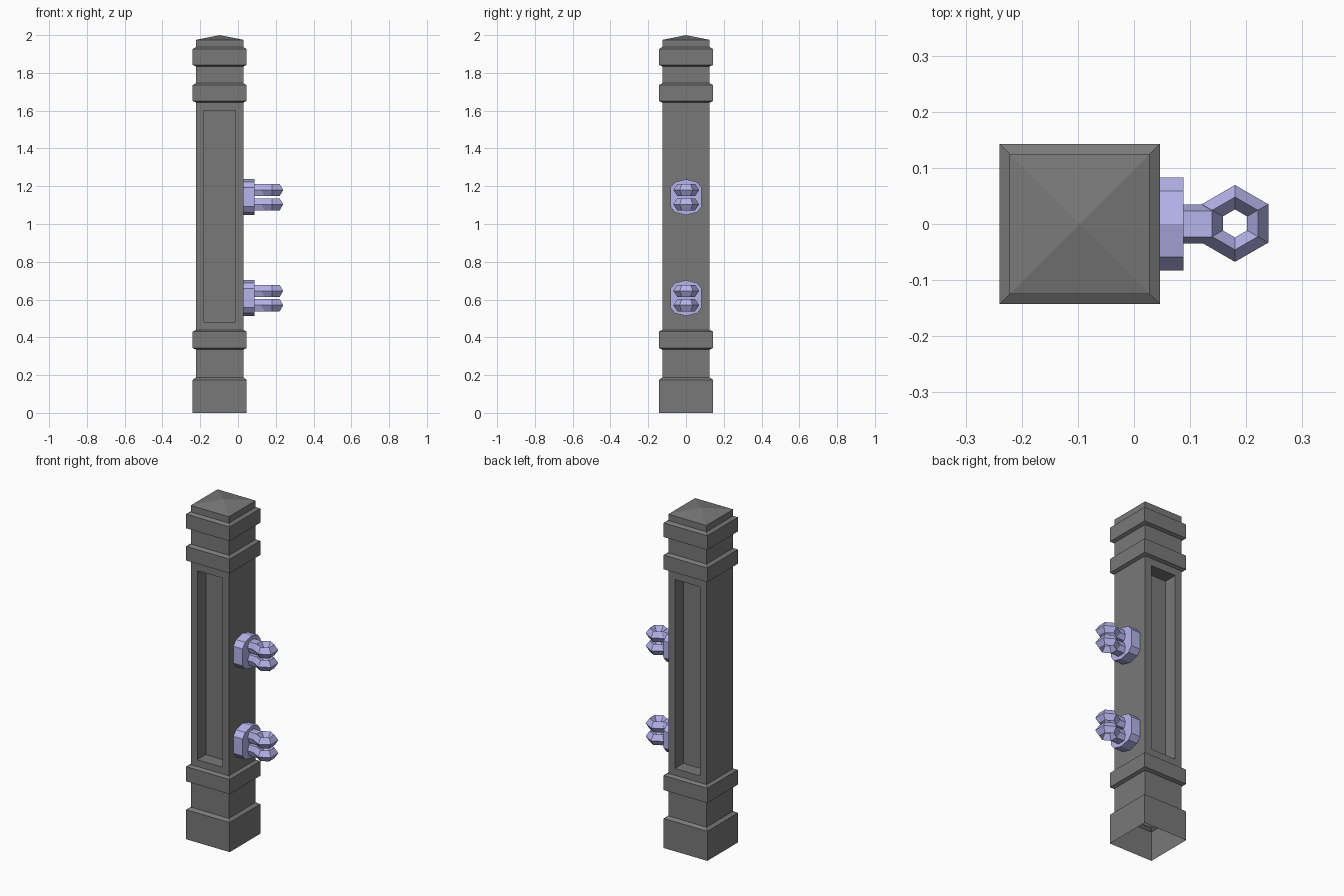
import bpy, bmesh
from math import cos, sin, pi

if "Cube" in bpy.data.objects:
    bpy.data.objects.remove(bpy.data.objects["Cube"])

CX = -0.097          # centre of the post
S, B = 0.125, 0.143  # half widths: shaft and bands


def material(name, colour):
    m = bpy.data.materials.new(name)
    m.diffuse_color = (*colour, 1)
    m.use_nodes = True
    m.node_tree.nodes["Principled BSDF"].inputs["Base Color"].default_value = m.diffuse_color
    return m


def finish(bm, name, mat):
    bmesh.ops.recalc_face_normals(bm, faces=bm.faces)
    me = bpy.data.meshes.new(name)
    bm.to_mesh(me)
    bm.free()
    ob = bpy.data.objects.new(name, me)
    bpy.context.collection.objects.link(ob)
    me.materials.append(mat)
    return ob


def bridge(bm, a, b):
    n = len(a)
    return [bm.faces.new((a[i], a[(i + 1) % n], b[(i + 1) % n], b[i])) for i in range(n)]


stone = material("dark_stone", (0.19, 0.19, 0.19))
metal = material("hinge_metal", (0.47, 0.455, 0.83))

# Post: square profile (half width, height), open underneath
profile = [(B, 0), (B, .175), (S, .188),
           (S, .335), (B, .343), (B, .43), (S, .44),
           (S, 1.643), (B, 1.651), (B, 1.735), (S, 1.746),
           (S, 1.834), (B, 1.842), (B, 1.926), (S, 1.937),
           (S, 1.975)]
bm = bmesh.new()
rings = [[bm.verts.new((CX + h * sx, h * sy, z))
          for sx, sy in ((-1, -1), (1, -1), (1, 1), (-1, 1))] for h, z in profile]
shaft = []
for i in range(len(rings) - 1):
    faces = bridge(bm, rings[i], rings[i + 1])
    if profile[i][1] == .44:
        shaft = [faces[0], faces[2]]
# Pyramid cap
apex = bm.verts.new((CX, 0, 2))
for i in range(4):
    bm.faces.new((rings[-1][i], rings[-1][(i + 1) % 4], apex))
# Recessed panels, front and back
for f in shaft:
    outer = list(f.verts)
    side = 1 if outer[0].co.y > 0 else -1

    def panel_loop(depth):
        return [bm.verts.new((CX + (.0825 if v.co.x > CX else -.0825), side * (S - depth),
                              1.6 if v.co.z > 1 else .48)) for v in outer]
    bm.faces.remove(f)
    rim, floor = panel_loop(0), panel_loop(.08)
    bridge(bm, outer, rim)
    bridge(bm, rim, floor)
    bm.faces.new(floor)
finish(bm, "gate_post", stone)


def prism(name, outline, x0, x1, z):
    bm = bmesh.new()
    a, b = [[bm.verts.new((x, py, z + pz)) for py, pz in outline] for x in (x0, x1)]
    bridge(bm, a, b)
    bm.faces.new(a)
    bm.faces.new(b)
    return finish(bm, name, metal)


def eye_ring(name, z):
    # six-sided ring with a diamond section
    bm = bmesh.new()
    section = [(.0685, 0), (.047, .032), (.025, 0), (.047, -.032)]
    loops = [[bm.verts.new((.18 + r * cos(pi / 6 + k * pi / 3), .001 + r * sin(pi / 6 + k * pi / 3), z + h))
              for k in range(6)] for r, h in section]
    for i in range(4):
        bridge(bm, loops[i], loops[(i + 1) % 4])
    return finish(bm, name, metal)


plate = [(0, .095), (.059, .08), (.083, .05), (.083, -.05), (.059, -.08),
         (0, -.095), (-.059, -.08), (-.083, -.05), (-.083, .05), (-.059, .08)]
arm = [(.0347, 0), (.0235, .032), (-.0235, .032), (-.0347, 0), (-.0235, -.032), (.0235, -.032)]

# Two hinges, each with a plate and two ringed arms
for level, zc in (("lower", .608), ("upper", 1.142)):
    prism(level + "_hinge_plate", plate, .028, .088, zc)
    for n, dz in ((1, -.038), (2, .038)):
        prism(f"{level}_hinge_arm_{n}", arm, .08, .139, zc + dz)
        eye_ring(f"{level}_hinge_ring_{n}", zc + dz)
